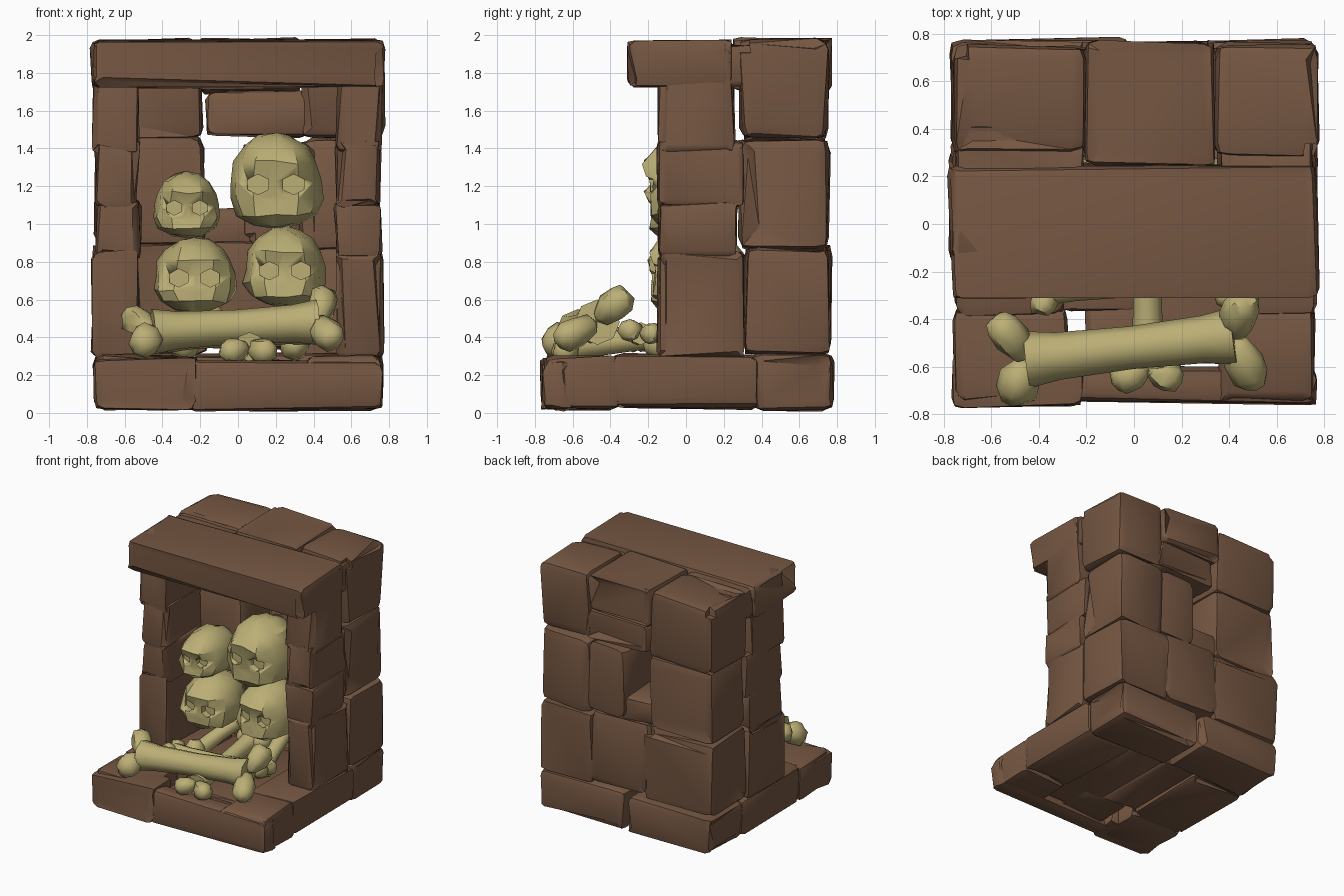
import bpy, bmesh, random
from mathutils import Vector

if "Cube" in bpy.data.objects:
    bpy.data.objects.remove(bpy.data.objects["Cube"])

random.seed(4)


def material(name, rgb):
    m = bpy.data.materials.new(name)
    m.diffuse_color = (*rgb, 1)
    m.use_nodes = True
    m.node_tree.nodes["Principled BSDF"].inputs["Base Color"].default_value = m.diffuse_color
    return m


STONE = material("brown stone", (0.18, 0.095, 0.055))
BONE = material("old bone", (0.50, 0.43, 0.18))


def finish(bm, name, mat, angle=0.6):
    bmesh.ops.recalc_face_normals(bm, faces=bm.faces)
    me = bpy.data.meshes.new(name)
    bm.to_mesh(me)
    bm.free()
    me.materials.append(mat)
    ob = bpy.data.objects.new(name, me)
    bpy.context.collection.objects.link(ob)
    bpy.ops.object.select_all(action='DESELECT')
    ob.select_set(True)
    bpy.context.view_layer.objects.active = ob
    bpy.ops.object.shade_smooth_by_angle(angle=angle)
    return ob


def stone(name, x, y, z, bevel=0.05, jitter=0.012, chips=2):
    """Rough block between the given ranges: jittered, chipped corners and edges."""
    bm = bmesh.new()
    bmesh.ops.create_cube(bm, size=1)
    for v in bm.verts:
        for i, (a, b) in enumerate((x, y, z)):
            v.co[i] = (a + b) / 2 + v.co[i] * (b - a) + random.uniform(-jitter, jitter)
    mid = Vector([(a + b) / 2 for a, b in (x, y, z)])
    bmesh.ops.bevel(bm, geom=bm.edges[:], offset=bevel, segments=2,
                    profile=0.6, affect='EDGES', clamp_overlap=True)
    bmesh.ops.triangulate(bm, faces=bm.faces)
    for v in bm.verts:
        v.co += Vector([random.uniform(-0.008, 0.008) for _ in range(3)])
    for v in random.sample(list(bm.verts), chips * 2):    # dents along the edges
        v.co = v.co.lerp(mid, random.uniform(0.08, 0.2))
    return finish(bm, name, STONE)


def skull(name, c, w, h, depth):
    """Dome that narrows to a flat-faced jaw, with eye and nose sockets cut in."""
    bm = bmesh.new()
    bmesh.ops.create_uvsphere(bm, u_segments=12, v_segments=8, radius=1)
    for v in bm.verts:
        p = v.co
        if p.z < -0.05:                       # jaw: narrow, square, short behind
            t = min(1, -p.z)
            p.x *= 1 + 0.35 * t
            p.y = p.y * (1 + 0.7 * t) if p.y < 0 else p.y * (1 - 0.2 * t)
        if p.y < -0.8:
            p.y = -0.8 - 0.1 * (0.1 < p.z < 0.5)      # flat face, slight brow
        p += Vector([random.uniform(-0.045, 0.045) for _ in range(3)])
        v.co = (c[0] + p.x * w / 2, c[1] + p.y * depth / 2, c[2] + p.z * h / 2)
    ob = finish(bm, name, BONE)
    bm = bmesh.new()
    for sx, sz, r in ((-0.4, -0.08, 0.27), (0.4, -0.08, 0.27), (0, -0.42, 0.15)):
        res = bmesh.ops.create_cone(bm, segments=6, radius1=r * w / 2, radius2=r * w / 2,
                                    depth=1, cap_ends=True, cap_tris=False)
        for v in res['verts']:                # prism running along y
            p = v.co.copy()
            v.co = (c[0] + sx * w / 2 + p.x, c[1] + depth * (-0.42 + 0.22 * p.z),
                    c[2] + sz * h / 2 + p.y * 0.85)
    cutter = finish(bm, "socket_cutter", BONE)
    cutter.hide_render = True
    mod = ob.modifiers.new("sockets", 'BOOLEAN')
    mod.object, mod.operation, mod.solver = cutter, 'DIFFERENCE', 'EXACT'
    bpy.context.view_layer.objects.active = ob
    bpy.ops.object.modifier_apply(modifier=mod.name)
    bpy.data.objects.remove(cutter)
    return ob


def long_bone(name, a, b, r, knobs):
    """Shaft flaring at both ends; each knob is an egg reaching from the shaft end."""
    bm = bmesh.new()
    a, b = Vector(a), Vector(b)
    rot = (b - a).to_track_quat('Z', 'Y')
    rings = []
    for t, s in ((0, 1.2), (0.15, 1.0), (0.5, 0.9), (0.85, 1.0), (1, 1.2)):
        ring = bmesh.ops.create_circle(bm, segments=8, radius=r * s)['verts']
        for v in ring:
            v.co = a.lerp(b, t) + rot @ v.co
        rings.append(ring)
    for p, q in zip(rings, rings[1:]):
        for i in range(8):
            j = (i + 1) % 8
            bm.faces.new((p[i], p[j], q[j], q[i]))
    bm.faces.new(rings[0])
    bm.faces.new(rings[-1])
    for pos, kr in knobs:
        pos = Vector(pos)
        end = a if (pos - a).length < (pos - b).length else b
        reach = pos - end
        turn = reach.to_track_quat('Z', 'Y')
        for v in bmesh.ops.create_uvsphere(bm, u_segments=8, v_segments=5, radius=kr)['verts']:
            p = v.co.copy()
            p.z = p.z if p.z > 0 else p.z / kr * max(kr, reach.length)
            v.co = pos + turn @ p + Vector([random.uniform(-0.008, 0.008) for _ in range(3)])
    return finish(bm, name, BONE, 0.9)


# base: front sill, side stones, floor and rear stones, with small gaps between
stone("base_front_left", (-0.76, -0.22), (-0.77, -0.52), (0.02, 0.29))
stone("base_front_right", (-0.27, 0.76), (-0.76, -0.60), (0.02, 0.28))
for side, s, inner in (("left", -1, 0.28), ("right", 1, 0.36)):
    xs = sorted((s * inner, s * 0.76))
    stone("base_side_front_" + side, xs, (-0.75, -0.36), (0.02, 0.30))
    stone("base_side_middle_" + side, xs, (-0.38, 0.38), (0.03, 0.31))
    stone("base_rear_" + side, sorted((s * 0.02, s * 0.76)), (0.36, 0.77), (0.02, 0.31))
stone("floor_left", (-0.30, 0.02), (-0.36, 0.40), (0.05, 0.29), 0.03)
stone("floor_front", (-0.20, 0.20), (-0.64, -0.32), (0.05, 0.27), 0.03)
stone("floor_right", (0.0, 0.40), (-0.58, 0.40), (0.05, 0.28), 0.03)

# side pillars: front column of four stones each, the top one reaching the roof
rows = ((0.29, 0.86, 0.31), (0.82, 1.12, 0.27), (1.09, 1.44, 0.31), (1.38, 1.96, 0.25))
for side, s in (("left", -1), ("right", 1)):
    for i, (z0, z1, back) in enumerate(rows):
        xs = sorted((s * 0.52, s * (0.765 if i % 3 == 0 else 0.75)))
        stone(f"pillar_{side}_{i}", xs, (-0.15, back), (z0, z1), 0.04)

# back wall: three rows of stones, leaving a gap near the middle
stone("back_bottom_left", (-0.77, -0.15), (0.31, 0.77), (0.31, 0.90), 0.06)
stone("back_bottom_middle", (-0.18, 0.32), (0.33, 0.76), (0.34, 0.92), 0.06)
stone("back_bottom_right", (0.30, 0.77), (0.31, 0.77), (0.31, 0.88), 0.06)
stone("back_middle_left", (-0.75, -0.18), (0.29, 0.75), (0.88, 1.46), 0.07)
stone("back_middle_centre", (0.02, 0.36), (0.32, 0.74), (0.88, 1.44), 0.07)
stone("back_middle_right", (0.33, 0.75), (0.29, 0.75), (0.86, 1.45), 0.07)
stone("back_sill", (-0.22, 0.10), (0.36, 0.72), (0.88, 1.08))
stone("back_top_left", (-0.76, -0.19), (0.29, 0.75), (1.45, 1.97), 0.06)
stone("back_beam", (-0.16, 0.38), (0.32, 0.74), (1.46, 1.70))
stone("back_top_middle", (-0.20, 0.34), (0.25, 0.77), (1.70, 1.98), 0.04)
stone("back_top_right", (0.34, 0.77), (0.29, 0.75), (1.46, 1.98), 0.06)

# lintel over the opening, plus filler stones behind it
stone("lintel", (-0.77, 0.77), (-0.31, 0.25), (1.72, 1.98), 0.045)
for side, x in (("left", (-0.75, -0.22)), ("right", (0.36, 0.75))):
    stone("roof_filler_" + side, x, (0.10, 0.42), (1.73, 1.95), 0.03, chips=0)

# skulls stacked two by two
skull("skull_upper_left", (-0.27, 0.02, 1.10), 0.34, 0.35, 0.52)
skull("skull_upper_right", (0.20, 0.03, 1.23), 0.47, 0.51, 0.56)
skull("skull_lower_left", (-0.23, 0.03, 0.73), 0.42, 0.40, 0.52)
skull("skull_lower_right", (0.25, 0.05, 0.77), 0.42, 0.43, 0.54)

# bones lying in front
long_bone("large_bone", (-0.45, -0.57, 0.43), (0.42, -0.47, 0.48), 0.10,
          [((-0.54, -0.45, 0.49), 0.08), ((-0.49, -0.68, 0.38), 0.09),
           ((0.45, -0.36, 0.59), 0.085), ((0.48, -0.62, 0.41), 0.085)])
long_bone("floor_bone", (0.06, -0.60, 0.35), (0.05, 0.10, 0.43), 0.065,
          [((-0.03, -0.64, 0.33), 0.07), ((0.14, -0.64, 0.33), 0.07),
           ((0.0, 0.12, 0.44), 0.08), ((0.12, 0.12, 0.44), 0.08)])
long_bone("rear_bone", (-0.36, -0.28, 0.38), (0.38, -0.24, 0.42), 0.05,
          [((-0.38, -0.33, 0.40), 0.06), ((-0.38, -0.22, 0.38), 0.06),
           ((0.40, -0.30, 0.44), 0.06), ((0.40, -0.18, 0.42), 0.06)])
long_bone("propping_bone_left", (-0.28, -0.12, 0.34), (-0.15, 0.25, 0.50), 0.06,
          [((-0.28, -0.14, 0.36), 0.08), ((-0.15, 0.24, 0.50), 0.08)])
long_bone("propping_bone_right", (0.30, -0.12, 0.34), (0.26, 0.25, 0.52), 0.06,
          [((0.30, -0.14, 0.36), 0.08), ((0.26, 0.24, 0.52), 0.08)])
